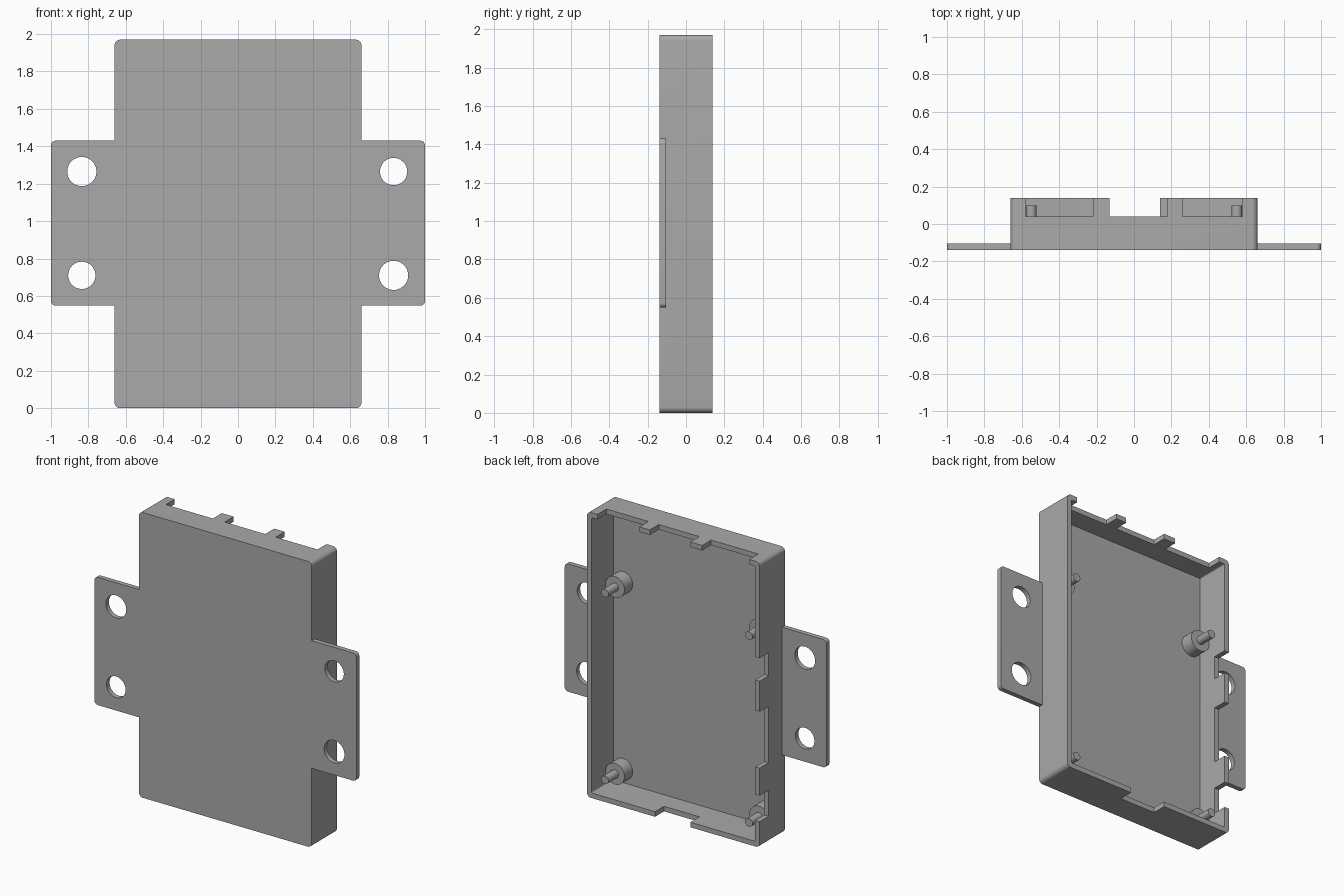
import bpy, bmesh, math
from mathutils import Matrix, Vector

if "Cube" in bpy.data.objects:
    bpy.data.objects.remove(bpy.data.objects["Cube"], do_unlink=True)

grey = bpy.data.materials.new("plain grey")
grey.use_nodes = True
grey.diffuse_color = (0.4, 0.4, 0.4, 1)
grey.node_tree.nodes["Principled BSDF"].inputs["Base Color"].default_value = (0.4, 0.4, 0.4, 1)

W, H, D = 0.66, 1.97, 0.138      # half width, height, half depth
WALL, FLOOR, NOTCH = 0.035, -0.10, 0.04


def finish(bm, name):
    mesh = bpy.data.meshes.new(name)
    bm.to_mesh(mesh)
    bm.free()
    mesh.materials.append(grey)
    obj = bpy.data.objects.new(name, mesh)
    bpy.context.collection.objects.link(obj)
    return obj


def slab(name, xs, ys, zs, radius=0):
    """Box between limits, with its edges along y rounded."""
    bm = bmesh.new()
    bmesh.ops.create_cube(bm, size=1)
    for v in bm.verts:
        v.co = Vector([lim[0] if c < 0 else lim[1] for c, lim in zip(v.co, (xs, ys, zs))])
    if radius:
        edges = [e for e in bm.edges if abs(e.verts[0].co.y - e.verts[1].co.y) > 1e-4]
        bmesh.ops.bevel(bm, geom=edges, offset=radius, segments=6, profile=0.5, affect='EDGES')
    return finish(bm, name)


def rod(name, x, z, radius, y0, y1):
    """Cylinder along y."""
    bm = bmesh.new()
    turn = Matrix.Translation((x, (y0 + y1) / 2, z)) @ Matrix.Rotation(math.pi / 2, 4, 'X')
    bmesh.ops.create_cone(bm, cap_ends=True, segments=40, radius1=radius, radius2=radius,
                          depth=y1 - y0, matrix=turn)
    return finish(bm, name)


def combine(target, tool, operation):
    """Apply a boolean and discard the tool."""
    tool.hide_render = True
    mod = target.modifiers.new("cut", 'BOOLEAN')
    mod.operation, mod.solver, mod.object = operation, 'EXACT', tool
    bpy.context.view_layer.objects.active = target
    bpy.ops.object.modifier_apply(modifier=mod.name)
    bpy.data.objects.remove(tool, do_unlink=True)


def smooth(obj):
    bpy.ops.object.select_all(action='DESELECT')
    obj.select_set(True)
    bpy.context.view_layer.objects.active = obj
    bpy.ops.object.shade_smooth_by_angle(angle=math.radians(30))


# Open tray
case = slab("case", (-W, W), (-D, D), (0, H), 0.03)
combine(case, slab("cavity", (-W + WALL, W - WALL), (FLOOR, 0.3), (WALL, H - WALL), 0.008), 'DIFFERENCE')

# Notches in the top, bottom and one side wall
up = (NOTCH, 0.3)
for xs in ((-0.58, -0.22), (-0.13, 0.18), (0.26, 0.58)):
    combine(case, slab("notch", xs, up, (H - 0.1, H + 0.1)), 'DIFFERENCE')
combine(case, slab("notch", (-0.13, 0.14), up, (-0.1, 0.1)), 'DIFFERENCE')
for zs in ((0.18, 0.36), (0.55, 0.94), (1.15, 1.31)):
    combine(case, slab("notch", (-W - 0.1, -W + 0.1), up, zs), 'DIFFERENCE')

# Mounting ears with holes
for side in (-1, 1):
    xs = sorted((side * (W - 0.03), side))
    combine(case, slab("ear", xs, (-D, -D + 0.033), (0.548, 1.43), 0.025), 'UNION')
for x, z, r in ((-0.835, 1.265, 0.078), (0.832, 1.265, 0.073), (-0.835, 0.71, 0.073), (0.832, 0.71, 0.078)):
    combine(case, rod("hole", x, z, r, -0.3, 0), 'DIFFERENCE')
smooth(case)

# Standoffs with locating pins
for side, label in ((1, "left"), (-1, "right")):
    for z, level in ((0.13, "lower"), (1.42, "upper")):
        smooth(rod(f"{level}_{label}_standoff", side * 0.55, z, 0.073, FLOOR - 0.01, -0.01))
        smooth(rod(f"{level}_{label}_pin", side * 0.55, z, 0.028, -0.02, 0.1))
